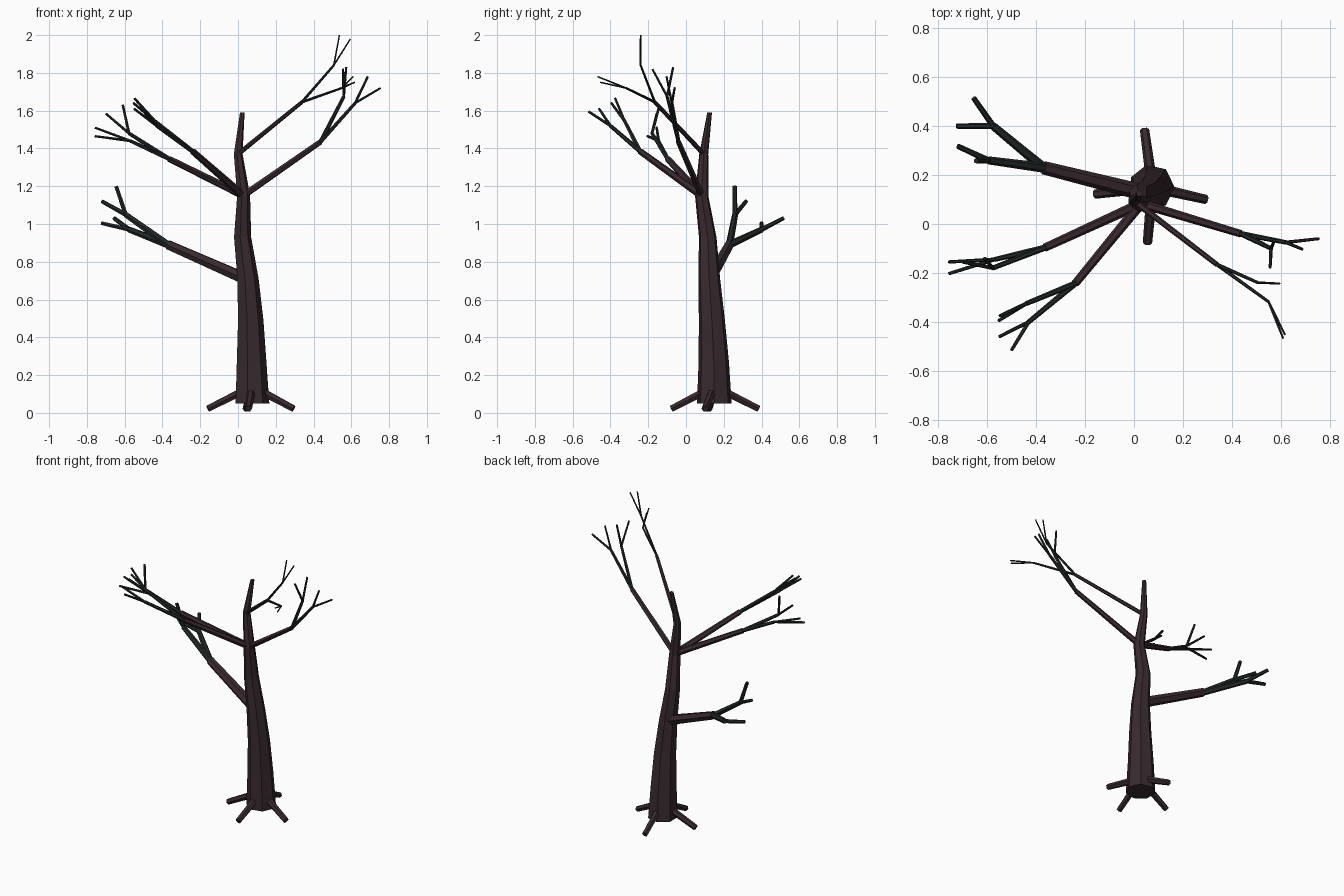
import bpy, bmesh
from math import cos, sin, tau
from mathutils import Vector

if "Cube" in bpy.data.objects:
    bpy.data.objects.remove(bpy.data.objects["Cube"])


def material(name, color):
    m = bpy.data.materials.new(name)
    m.diffuse_color = color
    m.use_nodes = True
    m.node_tree.nodes["Principled BSDF"].inputs["Base Color"].default_value = m.diffuse_color
    return m


bark = material("bark", (0.04, 0.023, 0.028, 1))
twig_bark = material("twig_bark", (0.016, 0.022, 0.021, 1))


def finish(bm, name, mat):
    bmesh.ops.recalc_face_normals(bm, faces=bm.faces)
    me = bpy.data.meshes.new(name)
    bm.to_mesh(me)
    bm.free()
    me.materials.append(mat)
    ob = bpy.data.objects.new(name, me)
    bpy.context.collection.objects.link(ob)


def loft(bm, rings):
    rings = [[bm.verts.new(p) for p in r] for r in rings]
    n = len(rings[0])
    for a, b in zip(rings, rings[1:]):
        for i in range(n):
            j = (i + 1) % n
            bm.faces.new((a[i], a[j], b[j], b[i]))
    bm.faces.new(rings[0])
    bm.faces.new(rings[-1])


def rod(bm, a, b, ra, rb, sides):
    """Tapered capped rod between two points."""
    a, b = Vector(a), Vector(b)
    q = (b - a).to_track_quat('Z', 'Y')
    loft(bm, [[p + q @ Vector((r * cos(tau * i / sides), r * sin(tau * i / sides), 0))
               for i in range(sides)] for p, r in ((a, ra), (b, rb))])


# Trunk: seven-sided rings, evenly spaced in height and tapering
path = [(.072, .15), (.068, .147), (.064, .137), (.05, .123),
        (.022, .115), (.028, .083), (0, .094), (.022, .125)]
bm = bmesh.new()
loft(bm, [[(x + (.094 - .0116 * k) * cos(tau * i / 7),
            y + (.094 - .0116 * k) * sin(tau * i / 7), .05 + .22 * k)
           for i in range(7)] for k, (x, y) in enumerate(path)])
finish(bm, "trunk", bark)

# Roots
bm = bmesh.new()
for end in ((.295, .10, .022), (.043, .385, .022), (-.16, .122, .022), (.055, -.078, .022)):
    rod(bm, (.075, .15, .14), end, .023, .019, 6)
finish(bm, "roots", bark)

# Limbs: start, end, size, then two forks each carrying two twig tips
limbs = {
    "back_left": ((.05, .125, .705), (-.37, .23, .89), .034, [
        ((-.595, .26, 1.05), [(-.645, .258, 1.20), (-.72, .318, 1.12)]),
        ((-.575, .40, .97), [(-.655, .515, 1.03), (-.725, .40, 1.005)])]),
    "left": ((.028, .083, 1.15), (-.365, -.097, 1.345), .021, [
        ((-.577, -.18, 1.48), [(-.61, -.14, 1.63), (-.70, -.155, 1.585)]),
        ((-.57, -.145, 1.44), [(-.757, -.155, 1.51), (-.757, -.203, 1.465)])]),
    "front_left": ((.028, .083, 1.15), (-.24, -.243, 1.385), .021, [
        ((-.44, -.325, 1.545), [(-.548, -.375, 1.665), (-.553, -.395, 1.64)]),
        ((-.43, -.40, 1.52), [(-.55, -.46, 1.61), (-.50, -.515, 1.595)])]),
    "right": ((.028, .083, 1.15), (.437, -.04, 1.435), .019, [
        ((.62, -.075, 1.64), [(.755, -.06, 1.72), (.687, -.103, 1.78)]),
        ((.56, -.10, 1.675), [(.573, -.068, 1.83), (.556, -.178, 1.82)])]),
    "front_right": ((0, .094, 1.37), (.338, -.165, 1.645), .013, [
        ((.507, -.24, 1.84), [(.537, -.24, 2.0), (.595, -.243, 1.98)]),
        ((.55, -.318, 1.72), [(.617, -.453, 1.75), (.609, -.467, 1.78)])]),
}
for name, (start, elbow, r, forks) in limbs.items():
    bm = bmesh.new()
    rod(bm, start, elbow, r, r * .8, 6)
    finish(bm, name + "_limb", bark)
    bm = bmesh.new()
    for joint, tips in forks:
        rod(bm, elbow, joint, r * .6, r * .48, 6)
        for tip in tips:
            rod(bm, joint, tip, r * .38, r * .32, 6)
    finish(bm, name + "_twigs", twig_bark)
